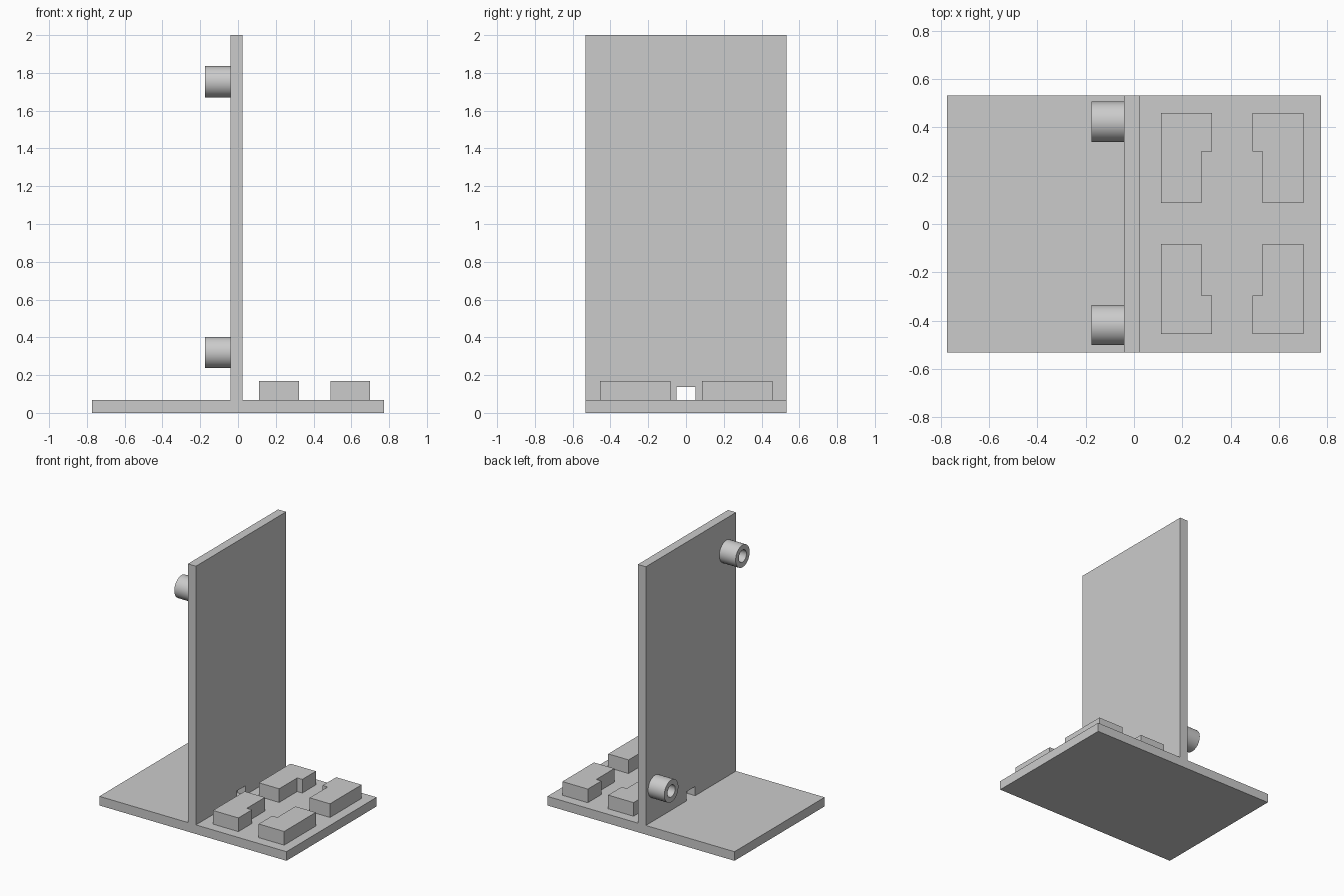
import bpy
import bmesh
from math import cos, sin, tau, radians
from mathutils import Vector

if "Cube" in bpy.data.objects:
    bpy.data.objects.remove(bpy.data.objects["Cube"], do_unlink=True)

grey = bpy.data.materials.new("plain grey")
grey.use_nodes = True
colour = (0.6, 0.6, 0.6, 1)
grey.diffuse_color = colour
grey.node_tree.nodes["Principled BSDF"].inputs["Base Color"].default_value = colour


def finish(name, bm):
    bmesh.ops.recalc_face_normals(bm, faces=bm.faces)
    mesh = bpy.data.meshes.new(name)
    bm.to_mesh(mesh)
    bm.free()
    mesh.materials.append(grey)
    obj = bpy.data.objects.new(name, mesh)
    bpy.context.collection.objects.link(obj)
    return obj


def prism(name, outline, offset):
    """Extrude a closed outline of 3D points along an offset."""
    bm = bmesh.new()
    face = bm.faces.new([bm.verts.new(p) for p in outline])
    new = bmesh.ops.extrude_face_region(bm, geom=[face], use_keep_orig=True)["geom"]
    verts = [v for v in new if isinstance(v, bmesh.types.BMVert)]
    bmesh.ops.translate(bm, verts=verts, vec=Vector(offset))
    return finish(name, bm)


def tube(name, x0, x1, y, z, outer, inner, sides=48):
    """Hollow spacer along x, made by sweeping its wall section."""
    bm = bmesh.new()
    section = [(x0, outer), (x1, outer), (x1, inner), (x0, inner)]
    rings = []
    for i in range(sides):
        a = tau * i / sides
        rings.append([bm.verts.new((x, y + r * cos(a), z + r * sin(a))) for x, r in section])
    for i, ring in enumerate(rings):
        following = rings[(i + 1) % sides]
        for k in range(4):
            n = (k + 1) % 4
            bm.faces.new((ring[k], ring[n], following[n], following[k]))
    obj = finish(name, bm)
    bpy.ops.object.select_all(action="DESELECT")
    obj.select_set(True)
    bpy.context.view_layer.objects.active = obj
    bpy.ops.object.shade_smooth_by_angle(angle=radians(30))


half_depth = 0.532
base_top = 0.068

# Base plate
prism("base_plate",
      [(-0.773, -half_depth, 0), (0.773, -half_depth, 0),
       (0.773, half_depth, 0), (-0.773, half_depth, 0)], (0, 0, base_top))

# Upright panel with a cable slot at its foot
slot, slot_top = 0.05, 0.137
panel = [(-half_depth, base_top), (-slot, base_top), (-slot, slot_top), (slot, slot_top),
         (slot, base_top), (half_depth, base_top), (half_depth, 2), (-half_depth, 2)]
prism("upright_panel", [(-0.041, y, z) for y, z in panel], (0.066, 0, 0))

# Four notched blocks, mirrored about their common centre
centre_x, centre_y = 0.406, 0.002
block = [(0.126, 0.084), (0.294, 0.084), (0.294, 0.457),
         (0.084, 0.457), (0.084, 0.297), (0.126, 0.297)]
for sx, side in ((-1, "inner"), (1, "outer")):
    for sy, end in ((-1, "front"), (1, "back")):
        prism(f"{side}_{end}_block",
              [(centre_x + sx * x, centre_y + sy * y, base_top) for x, y in block],
              (0, 0, 0.102))

# Two spacers at opposite corners of the panel
for name, y, z in (("upper_spacer", -0.418, 1.753), ("lower_spacer", 0.423, 0.32)):
    tube(name, -0.175, -0.041, y, z, 0.083, 0.045)
